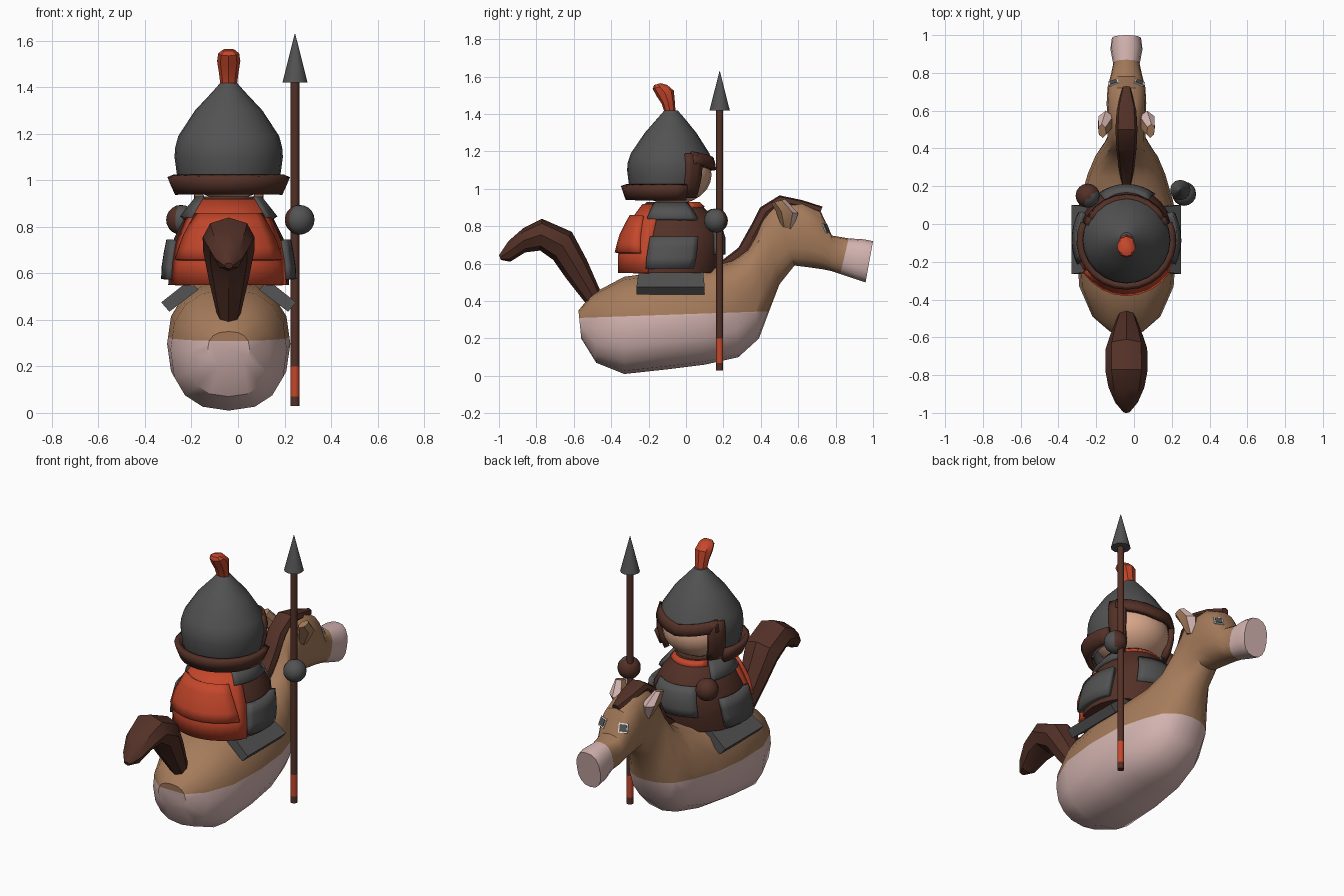
import bpy, bmesh, math
from mathutils import Vector
from mathutils.bvhtree import BVHTree

if "Cube" in bpy.data.objects:
    bpy.data.objects.remove(bpy.data.objects["Cube"])

CX = -0.04  # centre line of mount and rider


def material(name, r, g, b):
    m = bpy.data.materials.new(name)
    m.diffuse_color = (r, g, b, 1)
    m.use_nodes = True
    m.node_tree.nodes["Principled BSDF"].inputs["Base Color"].default_value = m.diffuse_color
    return m


TAN = material("tan_coat", .38, .20, .105)
CREAM = material("cream", .66, .46, .44)
RED = material("red_cloth", .55, .062, .024)
BROWN = material("dark_brown", .085, .03, .02)
GREY = material("iron_grey", .085, .085, .085)
SKIN = material("skin", .68, .38, .25)
WHITE = material("eye_white", .8, .75, .72)


def finish(name, bm, mats, rule=None, angle=35):
    bmesh.ops.recalc_face_normals(bm, faces=bm.faces)
    if rule:
        for f in bm.faces:
            f.material_index = rule(f)
    me = bpy.data.meshes.new(name)
    bm.to_mesh(me)
    bm.free()
    for m in mats:
        me.materials.append(m)
    ob = bpy.data.objects.new(name, me)
    bpy.context.collection.objects.link(ob)
    bpy.ops.object.select_all(action='DESELECT')
    ob.select_set(True)
    bpy.context.view_layer.objects.active = ob
    bpy.ops.object.shade_smooth_by_angle(angle=math.radians(angle))
    return ob


def skin_rings(bm, rings):
    rings = [[bm.verts.new(p) for p in r] for r in rings]
    n = len(rings[0])
    for a, b in zip(rings, rings[1:]):
        for i in range(n):
            bm.faces.new((a[i], a[(i + 1) % n], b[(i + 1) % n], b[i]))
    bm.faces.new(rings[0])
    bm.faces.new(rings[-1])


def loft(sections, n=16, p=2.0, x=CX):
    """Each section: top y, top z, bottom y, bottom z, half width."""
    bm, rings = bmesh.new(), []
    for ty, tz, by, bz, hw in sections:
        ring = []
        for i in range(n):
            a = math.tau * i / n
            u, s = (math.copysign(abs(v) ** (2 / p), v) for v in (math.cos(a), math.sin(a)))
            ring.append((x + hw * s, (ty + by) / 2 + u * (ty - by) / 2,
                         (tz + bz) / 2 + u * (tz - bz) / 2))
        rings.append(ring)
    skin_rings(bm, rings)
    return bm


# Mount: body, neck and head in one skin, with cut lines for belly and muzzle
bm = loft([(-.575, .35, -.56, .20, .09), (-.50, .44, -.48, .07, .18), (-.33, .53, -.33, .01, .25),
           (-.1, .56, -.1, .035, .265), (.12, .58, .1, .06, .25), (.25, .62, .28, .1, .205),
           (.33, .68, .39, .2, .165), (.38, .77, .45, .36, .125), (.41, .85, .5, .49, .1),
           (.48, .93, .58, .59, .1), (.62, .93, .66, .58, .105), (.72, .88, .73, .57, .1),
           (.78, .75, .78, .56, .085), (.87, .735, .825, .545, .07), (.95, .73, .9, .52, .085),
           (1.0, .72, .96, .5, .078)], p=2.4)
belly_co, belly_no = Vector((0, -.57, .31)), Vector((0, -.035, 1))
muzzle_co, muzzle_no = Vector((0, .87, .735)), Vector((0, .19, -.045))
bmesh.ops.bisect_plane(bm, geom=bm.verts[:] + bm.edges[:] + bm.faces[:],
                       plane_co=belly_co, plane_no=belly_no)


def coat(f):
    c = f.calc_center_median()
    return int((c - belly_co).dot(belly_no) < 0 or (c - muzzle_co).dot(muzzle_no) > .0005)


horse = finish("mount_body", bm, [TAN, CREAM], coat)
tree = BVHTree.FromObject(horse, bpy.context.evaluated_depsgraph_get())

# Mane and tail
finish("mane", loft([(.17, .60, .19, .54, .02), (.28, .685, .30, .6, .04), (.35, .81, .39, .72, .05),
                     (.395, .90, .46, .85, .055), (.50, .965, .51, .90, .058),
                     (.62, .94, .61, .88, .052), (.73, .905, .71, .855, .022)], 8, 2.6), [BROWN])
finish("tail", loft([(-.46, .46, -.53, .38, .05), (-.53, .62, -.64, .52, .085),
                     (-.61, .77, -.71, .62, .11), (-.77, .84, -.78, .67, .112),
                     (-.87, .79, -.86, .66, .095), (-.95, .72, -.94, .61, .06),
                     (-1.0, .645, -.99, .62, .018)], 8), [BROWN])

# Ears and eyes on both sides of the head
for side, label in ((-1, "left"), (1, "right")):
    bm = loft([(.51, .80, .57, .78, .025), (.48, .88, .60, .87, .045), (.455, .925, .53, .945, .022)],
              6, x=0)
    for v in bm.verts:
        v.co.x += CX + side * (.085 + .3 * (v.co.z - .79))
    finish(label + "_ear", bm, [TAN, CREAM], lambda f: int(f.normal.y > .3))
    hit, nor, _, _ = tree.ray_cast(Vector((CX + side * .068, 1.5, .79)), Vector((0, -1, 0)))
    for part, size, off, mat in (("eye_rim", .054, .001, WHITE), ("eye", .040, .004, GREY)):
        bm = bmesh.new()
        bmesh.ops.create_cube(bm, size=1)
        ob = finish(label + "_" + part, bm, [mat])
        ob.scale = (size, size, .006)
        ob.rotation_euler = nor.to_track_quat('Z', 'Y').to_euler()
        ob.location = hit + nor * off

# Rider surfaces: z, half width, back y, front y
TORSO = [(.55, .26, -.35, .17), (.65, .255, -.35, .20), (.75, .235, -.325, .20),
         (.85, .185, -.275, .15), (.93, .12, -.21, .06)]
HELMET = [(.95, .19, -.28, .10), (1.02, .222, -.305, .125), (1.1, .233, -.315, .145),
          (1.14, .23, -.312, .14), (1.19, .217, -.295, .125), (1.3, .145, -.22, .055),
          (1.38, .07, -.15, -.01), (1.42, .035, -.115, -.045)]


def surface(prof, deg, z, off=0.0):
    """Point on a rounded shell; 0 degrees is the back, 180 the face side."""
    z = min(max(z, prof[0][0]), prof[-1][0])
    for a, b in zip(prof, prof[1:]):
        if z <= b[0]:
            k = (z - a[0]) / (b[0] - a[0])
            hx, y0, y1 = (a[i] + k * (b[i] - a[i]) for i in (1, 2, 3))
            break
    t = math.radians(deg)
    return (CX + (hx + off) * math.sin(t), (y0 + y1) / 2 - ((y1 - y0) / 2 + off) * math.cos(t), z)


def panel(name, prof, t0, t1, z0, z1, off, mat, taper=0.0, dip=0.0, thick=.03, nt=8, nz=4):
    bm, grid = bmesh.new(), []
    mid = (t0 + t1) / 2
    for j in range(nz + 1):
        row = []
        for i in range(nt + 1):
            k = j / nz
            t = mid + (t0 + (t1 - t0) * i / nt - mid) * (1 - taper * k)
            z = z0 + (z1 - z0) * k - dip * (1 - abs(2 * i / nt - 1))
            row.append(bm.verts.new(surface(prof, t, z, off)))
        grid.append(row)
    for a, b in zip(grid, grid[1:]):
        for i in range(nt):
            bm.faces.new((a[i], a[i + 1], b[i + 1], b[i]))
    ob = finish(name, bm, [mat])
    mod = ob.modifiers.new("thickness", 'SOLIDIFY')
    mod.thickness, mod.offset = thick, -1


def shell(name, prof, mat, n=24, drop=None):
    bm = bmesh.new()
    skin_rings(bm, [[surface(prof, 360 * i / n, row[0]) for i in range(n)] for row in prof])
    if drop:
        bmesh.ops.delete(bm, geom=[f for f in bm.faces if drop(f.calc_center_median())],
                         context='FACES')
    return finish(name, bm, [mat])


# Torso with cloak, pack and armour plates
shell("torso", TORSO, BROWN)
panel("cloak", TORSO, -64, 64, .55, .92, .014, RED, nt=12)
panel("back_pack", TORSO, -54, 54, .66, .86, .034, RED, taper=.2, thick=.04)
panel("chest_plate", TORSO, 145, 215, .65, .82, .012, GREY)
panel("collar", TORSO, 125, 235, .905, .93, .012, RED, nz=1)
for side, label in ((-1, "left"), (1, "right")):
    panel(label + "_shoulder_plate", TORSO, side * 52, side * 122, .845, .93, .022, GREY, nz=2)
    panel(label + "_side_plate", TORSO, side * 64, side * 116, .575, .745, .032, GREY, nz=3)
    # Skirt flap hanging over the saddle
    bm = bmesh.new()
    flap = []
    for y0, y1, x, z in ((-.25, .09, .17, .57), (-.265, .1, .29, .475), (-.265, .1, .255, .435),
                         (-.25, .09, .13, .53)):
        flap.append([bm.verts.new((CX + side * x, y, z)) for y in (y0, y1)])
    for i in range(4):
        a, b = flap[i], flap[(i + 1) % 4]
        bm.faces.new((a[0], a[1], b[1], b[0]))
    for e in (0, 1):
        bm.faces.new([f[e] for f in flap])
    finish(label + "_skirt_flap", bm, [GREY])
    # Round fists, iron outside and brown inside
    bm = bmesh.new()
    bmesh.ops.create_uvsphere(bm, u_segments=16, v_segments=10, radius=.064)
    limit = -.35 if side < 0 else .15
    ob = finish(label + "_fist", bm, [GREY, BROWN],
                lambda f: int(f.normal.y - f.normal.x > limit))
    ob.location = (CX + side * .205, .15, .83) if side < 0 else (.265, .16, .83)

# Head and helmet with face opening
bm = bmesh.new()
bmesh.ops.create_uvsphere(bm, u_segments=20, v_segments=12, radius=1)
for v in bm.verts:
    v.co = (CX + v.co.x * .205, -.07 + v.co.y * .207, 1.075 + v.co.z * .16)
finish("face", bm, [SKIN])
shell("helmet", HELMET, GREY,
      drop=lambda c: c.z < .951 or (c.z < 1.14 and c.y > -.085 + .11))
panel("helmet_rim", HELMET, -114, 114, .95, 1.025, .014, BROWN, nt=16, nz=2)
panel("brow_trim", HELMET, 122, 238, 1.135, 1.20, .016, BROWN, dip=.035, nz=2)
for side, label in ((-1, "left"), (1, "right")):
    panel(label + "_cheek_trim", HELMET, side * 112, side * 136, .95, 1.19, .015, BROWN, nt=3)
finish("plume", loft([(-.055, 1.40, -.115, 1.41, .035), (-.06, 1.47, -.13, 1.455, .042),
                      (-.065, 1.525, -.16, 1.50, .05), (-.10, 1.555, -.178, 1.535, .045),
                      (-.135, 1.565, -.17, 1.555, .028)], 8), [RED])


# Spear
def post(name, r0, r1, z0, z1, mat):
    bm = bmesh.new()
    bmesh.ops.create_cone(bm, cap_ends=True, segments=12, radius1=r0, radius2=r1, depth=z1 - z0)
    finish(name, bm, [mat]).location = (.245, .18, (z0 + z1) / 2)


post("spear_butt", .019, .019, .03, .07, BROWN)
post("spear_band", .019, .019, .07, .20, RED)
post("spear_shaft", .019, .019, .20, 1.43, BROWN)
post("spear_head", .054, .001, 1.42, 1.63, GREY)
